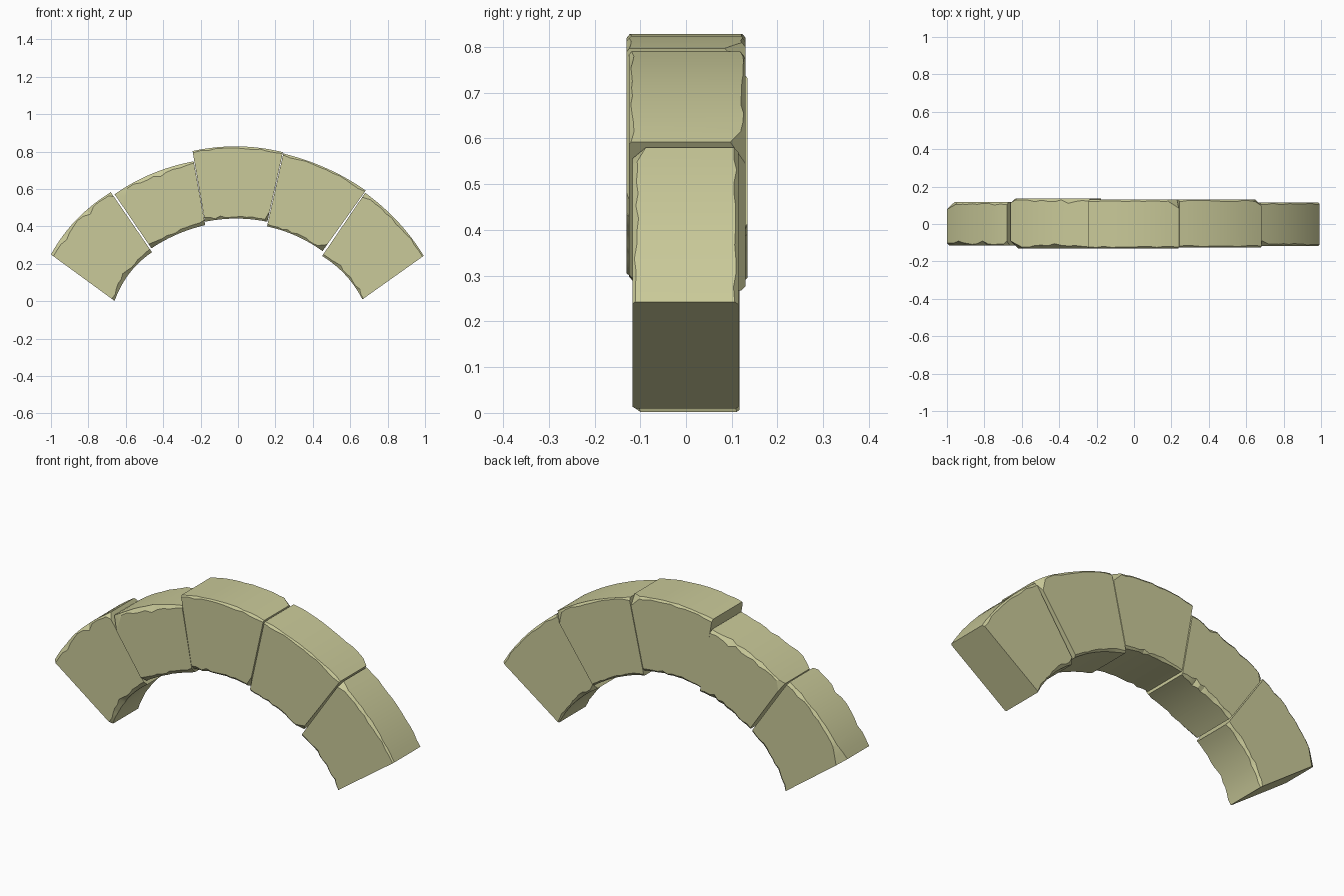
import bpy, bmesh, math, random
from mathutils import Vector

if "Cube" in bpy.data.objects:
    bpy.data.objects.remove(bpy.data.objects["Cube"])

random.seed(4)
stone_mat = bpy.data.materials.new("sandstone")
stone_mat.diffuse_color = (0.59, 0.59, 0.32, 1)
stone_mat.use_nodes = True
stone_mat.node_tree.nodes["Principled BSDF"].inputs["Base Color"].default_value = stone_mat.diffuse_color
COLUMNS = 13


def arc(p, t):
    # smooth curve through start, middle and end point
    w = (2 * (t - .5) * (t - 1), 4 * t * (1 - t), 2 * t * (t - .5))
    return Vector((sum(a * q[0] for a, q in zip(w, p)), 0,
                   sum(a * q[1] for a, q in zip(w, p))))


def chip(bm, direction, depth):
    # slice off the corner that lies furthest in a direction
    n = Vector(direction).normalized()
    far = max(bm.verts, key=lambda v: v.co.dot(n)).co.copy()
    cut = bmesh.ops.bisect_plane(bm, geom=bm.verts[:] + bm.edges[:] + bm.faces[:],
                                 plane_co=far - n * depth, plane_no=n, clear_outer=True)
    edges = [e for e in cut["geom_cut"] if isinstance(e, bmesh.types.BMEdge)]
    bmesh.ops.holes_fill(bm, edges=edges, sides=0)


def voussoir(name, outer, inner, y0, y1, wear, chips):
    bm = bmesh.new()
    rings = []
    for i in range(COLUMNS):
        t = i / (COLUMNS - 1)
        o, n = arc(outer, t), arc(inner, t)
        d = (o - n).normalized()
        # worn chamfers on the four long edges, varying along the stone
        section = []
        for base, inward, y, s, flip in ((o, -d, y0, 1, False), (o, -d, y1, -1, True),
                                         (n, d, y1, -1, False), (n, d, y0, 1, True)):
            c = wear * random.uniform(.35, 1.0)
            if random.random() < .12:
                c *= 1.6
            side = base + inward * c + Vector((0, y, 0))
            rim = base + Vector((0, y + s * c * .8, 0))
            section += [rim, side] if flip else [side, rim]
        rings.append([bm.verts.new(p) for p in section])
    for a, b in zip(rings, rings[1:]):
        for k in range(8):
            m = (k + 1) % 8
            bm.faces.new((a[k], a[m], b[m], b[k]))
    bm.faces.new(rings[0])
    bm.faces.new(rings[-1])
    bmesh.ops.recalc_face_normals(bm, faces=bm.faces[:])
    for direction, depth in chips:
        chip(bm, direction, depth)
    bmesh.ops.recalc_face_normals(bm, faces=bm.faces[:])
    me = bpy.data.meshes.new(name)
    bm.to_mesh(me)
    bm.free()
    me.materials.append(stone_mat)
    ob = bpy.data.objects.new(name, me)
    bpy.context.collection.objects.link(ob)
    bpy.ops.object.select_all(action='DESELECT')
    ob.select_set(True)
    bpy.context.view_layer.objects.active = ob
    bpy.ops.object.shade_smooth_by_angle(angle=math.radians(25))


# left springer stone
voussoir("left_springer",
         [(-1.0, .25), (-.865, .435), (-.68, .583)],
         [(-.66, .002), (-.58, .15), (-.46, .262)],
         -.115, .117, .02, [((-1, 1.2, .2), .022), ((.2, -1, 1.2), .012)])
# left haunch stone
voussoir("left_haunch",
         [(-.66, .572), (-.46, .682), (-.237, .748)],
         [(-.463, .283), (-.325, .358), (-.175, .407)],
         -.13, .135, .02, [((-1, -1.5, .3), .025), ((.4, -1, -1), .015),
                           ((-1, 1.5, .2), .015)])
# raised keystone
voussoir("keystone",
         [(-.243, .803), (0, .828), (.24, .797)],
         [(-.177, .425), (-.01, .442), (.157, .425)],
         -.13, .13, .014, [((1, 1.2, 1), .025), ((1, -1, -.6), .012)])
# right haunch stone
voussoir("right_haunch",
         [(.242, .79), (.475, .71), (.683, .592)],
         [(.155, .4), (.31, .35), (.452, .268)],
         -.125, .13, .014, [((.1, -1, -1), .014), ((1, 1.3, .2), .02)])
# right springer stone
voussoir("right_springer",
         [(.68, .58), (.855, .425), (.993, .243)],
         [(.45, .242), (.575, .14), (.665, .01)],
         -.117, .115, .014, [((.3, -1, 1), .014), ((-1, 1.2, -.5), .012)])
